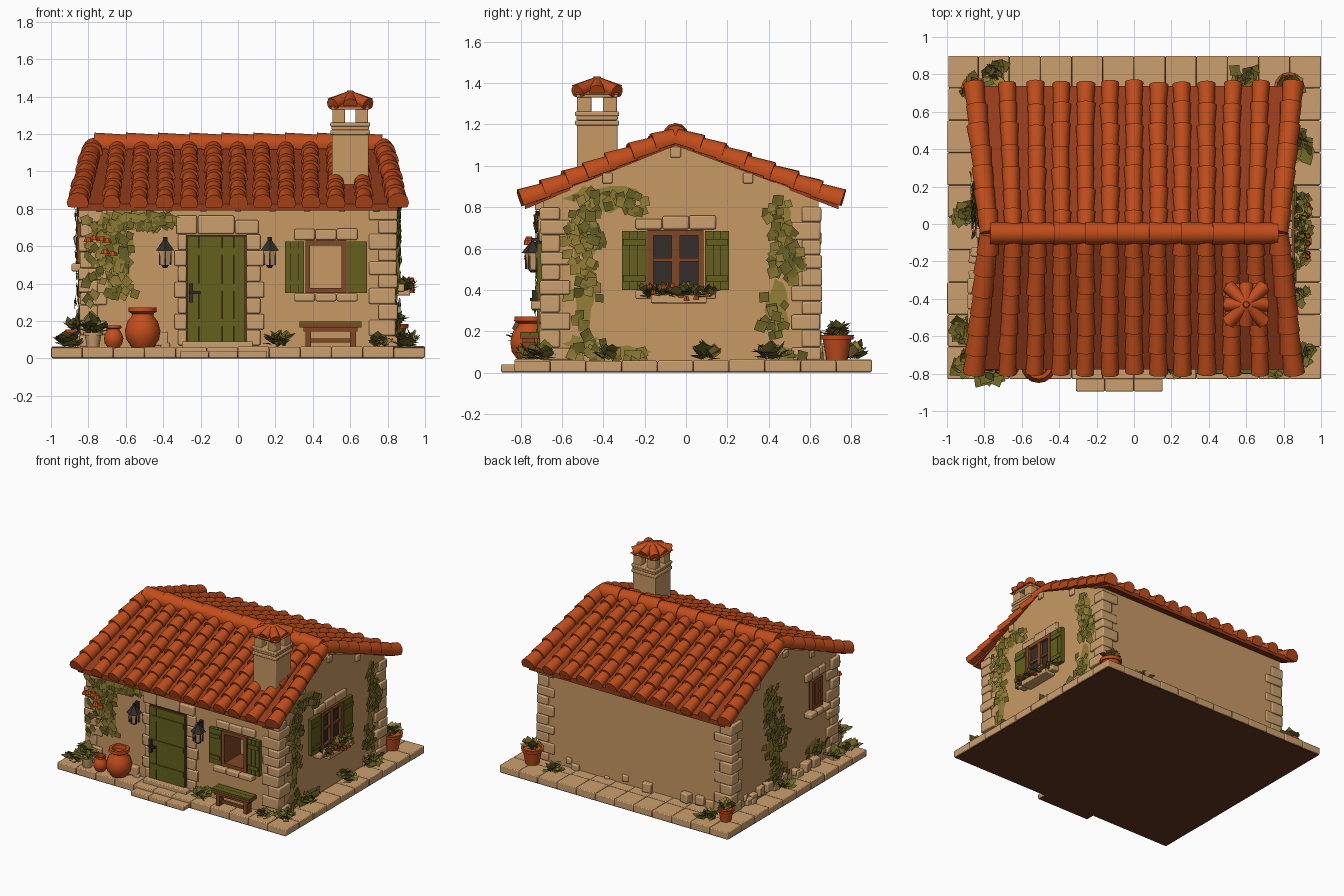
import bpy, bmesh, math, random
from mathutils import Matrix, Vector, Euler

random.seed(4)
R = random.uniform
if "Cube" in bpy.data.objects:
    bpy.data.objects.remove(bpy.data.objects["Cube"])

def material(name, rgb):
    m = bpy.data.materials.new(name)
    m.use_nodes = True
    m.diffuse_color = (*rgb, 1)
    m.node_tree.nodes["Principled BSDF"].inputs["Base Color"].default_value = (*rgb, 1)
    return m

TERRACOTTA = material("terracotta", (.54, .075, .011))
CLAY = material("dark_terracotta", (.3, .045, .01))
PLASTER = material("plaster", (.58, .32, .13))
STONE = material("stone", (.6, .35, .155))
PAINT = material("green_paint", (.125, .115, .012))
LEAF = material("leaf_green", (.15, .13, .02))
IVY = material("olive_ivy", (.3, .215, .04))
WOOD = material("brown_wood", (.22, .065, .018))
IRON = material("dark_iron", (.033, .027, .023))
SHADE = material("dark_earth", (.12, .036, .012))
made = []

def finish(name, bm, *mats, M=Matrix(), bevel=0):
    bmesh.ops.transform(bm, matrix=M, verts=bm.verts[:])
    mesh = bpy.data.meshes.new(name)
    bm.to_mesh(mesh)
    bm.free()
    for m in mats:
        mesh.materials.append(m)
    ob = bpy.data.objects.new(name, mesh)
    bpy.context.collection.objects.link(ob)
    if bevel:
        b = ob.modifiers.new("soft_edges", 'BEVEL')
        b.width, b.segments = bevel, 2
    made.append(ob)
    return ob

def paint(verts, mat):
    for f in {f for v in verts for f in v.link_faces}:
        f.material_index = mat

def box(bm, x, y, z, mat=0, rot=(0, 0, 0)):
    """Box from three (low, high) ranges."""
    c = [(a + b) / 2 for a, b in (x, y, z)]
    s = [b - a for a, b in (x, y, z)]
    v = bmesh.ops.create_cube(bm, size=1, matrix=Matrix.LocRotScale(Vector(c), Euler(rot), Vector(s)))["verts"]
    paint(v, mat)

def cone(bm, c, r1, r2, h, n=12, mat=0, turn=0):
    v = bmesh.ops.create_cone(bm, cap_ends=True, segments=n, radius1=r1, radius2=r2, depth=h,
                              matrix=Matrix.Translation(c) @ Matrix.Rotation(turn, 4, 'Z'))["verts"]
    paint(v, mat)

def hull(bm, pts):
    bmesh.ops.convex_hull(bm, input=[bm.verts.new(p) for p in pts])

def leaf(bm, p, rot, s, mat):
    T = Matrix.LocRotScale(Vector(p), rot, Vector((s, s, s)))
    a, b, c, d = [bm.verts.new(T @ Vector(q)) for q in ((0, 0, 0), (.45, .5, .08), (0, 1, 0), (-.45, .5, .08))]
    for tri in ((a, b, c), (a, c, d)):
        bm.faces.new(tri).material_index = mat

def facing(x, y, deg):
    return Matrix.Translation((x, y, 0)) @ Matrix.Rotation(math.radians(deg), 4, 'Z')

# Wall frames: local x runs along the wall, local -y points outward
FRONT, RIGHT, LEFT, BACK = facing(0, -.69, 0), facing(.83, 0, 90), facing(-.83, 0, -90), facing(0, .64, 180)

# Paved base with dark joints, and the door step
bm = bmesh.new()
box(bm, (-.99, .99), (-.822, .892), (0, .05))
box(bm, (-.305, .145), (-.89, -.81), (0, .03))
finish("base_core", bm, SHADE)
bm = bmesh.new()
nx, ny = 12, 10
for i in range(nx):
    for j in range(ny):
        if i in (0, nx - 1) or j in (0, 1, ny - 2, ny - 1):
            x, y, e = -1 + i * 2 / nx, -.83 + j * 1.73 / ny, R(0, .008)
            box(bm, (x + .001 + (e if i == 0 else 0), x + 2 / nx - .001), (y + .001, y + 1.73 / ny - .001), (.003, .056 + R(0, .009)))
for k in range(3):
    box(bm, (-.31 + k * .155, -.157 + k * .155), (-.895, -.8), (.002, .04))
box(bm, (-.3, .08), (-.76, -.68), (.05, .09))
finish("paving_stones", bm, STONE, bevel=.006)

# House body with gables and a window recess
bm = bmesh.new()
hull(bm, [(x, y, z) for x in (-.83, .83) for y, z in ((-.69, .05), (.64, .05), (.64, .84), (-.69, .84), (-.05, 1.1))])
body = finish("house_walls", bm, PLASTER)
bm = bmesh.new()
box(bm, (.37, .57), (-.8, -.5), (.36, .62))
cutter = finish("window_cutter", bm, PLASTER)
cutter.hide_render = True
cutter.hide_set(True)
made.remove(cutter)
cut = body.modifiers.new("window_hole", 'BOOLEAN')
cut.object, cut.operation, cut.solver = cutter, 'DIFFERENCE', 'EXACT'

# Corner stones
bm = bmesh.new()
for sx in (-1, 1):
    for y0, sy in ((-.69, -1), (.64, 1)):
        z, k = .06, 0
        while z < .76:
            h = R(.06, .09)
            lx, ly = (.13, .08) if k % 2 else (.08, .13)
            xs = sorted((sx * (.84 + R(0, .015)), sx * (.83 - lx)))
            ys = sorted((y0 + sy * R(.008, .02), y0 - sy * ly))
            box(bm, xs, ys, (z + .001, min(z + h, .83) - .001))
            z, k = z + h, k + 1
# Rubble along the wall feet
for M, a, b, n in ((FRONT, -.75, -.35, 4), (BACK, -.7, .7, 9), (LEFT, -.6, .65, 16), (RIGHT, -.55, .55, 2)):
    for i in range(n):
        p, s = M @ Vector((R(a, b), -R(-.015, .02), R(.06, .12))), R(.02, .04)
        box(bm, *[(q - s, q + s * .9) for q in p], rot=(0, 0, R(-.3, .3)))
finish("corner_stones", bm, STONE, bevel=.008)

# Door with stone surround
bm = bmesh.new()
box(bm, (-.275, .045), (-.02, .01), (.08, .66), 1)
for i in range(5):
    box(bm, (-.27 + i * .062, -.21 + i * .062), (-.03, 0), (.085, .655))
for z in (.17, .36, .55):
    box(bm, (-.262, .03), (-.036, 0), (z, z + .04))
box(bm, (-.262, -.24), (-.055, 0), (.3, .4), 2)
box(bm, (-.26, -.2), (-.065, -.05), (.345, .36), 2)
finish("front_door", bm, PAINT, SHADE, IRON, M=FRONT)
bm = bmesh.new()
for i in range(7):
    z, w = .07 + i * .085, (.04, .06)[i % 2]
    box(bm, (-.28 - w, -.275), (-.02, .02), (z, z + .083))
    box(bm, (.045, .06 + w + .02), (-.02, .02), (z, z + .083))
for x0, x1 in ((-.33, -.22), (-.215, -.02), (-.015, .11)):
    box(bm, (x0, x1), (-.025, .02), (.665, .75 + R(-.02, .02)))
finish("door_stones", bm, STONE, M=FRONT, bevel=.008)

def window(name, M, u0, u1, z0, z1, shutter, glazed):
    # Wooden frame, optional panes and bars
    bm = bmesh.new()
    f, d = (.028, .01) if glazed else (.026, .17)
    for a, b in ((u0, u0 + f), (u1 - f, u1)):
        box(bm, (a, b), (-.03, d), (z0, z1))
    for a, b in ((z0, z0 + f), (z1 - f, z1)):
        box(bm, (u0, u1), (-.028, d), (a, b))
    if glazed:
        m = (u0 + u1) / 2
        box(bm, (u0, u1), (-.006, .01), (z0, z1), 1)
        box(bm, (m - .02, m + .02), (-.025, 0), (z0, z1))
        box(bm, (u0, u1), (-.02, 0), ((z0 + z1) / 2 - .009, (z0 + z1) / 2 + .009))
    finish(name + "_frame", bm, WOOD, IRON, M=M)
    # Stone sill and header
    bm = bmesh.new()
    n = 3
    for i in range(n):
        w = (u1 - u0 + .12) / n
        a = u0 - .06 + i * w
        box(bm, (a + .001, a + w - .001), (-.06, .01), (z0 - .045, z0 - .003))
        box(bm, (a + .001, a + w - .001), (-.02, .01), (z1 + .003, z1 + .05 + R(0, .02)))
    finish(name + "_stones", bm, STONE, M=M, bevel=.008)
    # Plank shutters
    if shutter:
        bm = bmesh.new()
        for a in (u0 - shutter - .005, u1 + .005):
            for i in range(3):
                w = shutter / 3
                box(bm, (a + i * w + .001, a + (i + 1) * w - .001), (-.03, 0), (z0, z1 - .005))
            for z in (z0 + .04, z1 - .075):
                box(bm, (a + .006, a + shutter - .006), (-.038, 0), (z, z + .03))
        finish(name + "_shutters", bm, PAINT, M=M)

window("front_window", FRONT, .36, .58, .35, .63, .105, False)
window("right_window", RIGHT, -.185, .085, .4, .69, .12, True)
window("left_window", LEFT, .35, .48, .51, .74, 0, True)

# Wall lanterns
for side, x in (("right", -.39), ("left", .17)):
    bm = bmesh.new()
    box(bm, (x - .012, x + .012), (-.02, .01), (.54, .65))
    box(bm, (x - .006, x + .006), (-.06, 0), (.635, .65))
    cone(bm, (x, -.05, .605), .056, .012, .055, 6)
    cone(bm, (x, -.05, .542), .027, .042, .085, 6, 1)
    cone(bm, (x, -.05, .494), .012, .028, .02, 6)
    for k in range(6):
        a = k * math.pi / 3
        px, py = x + .034 * math.sin(a), -.05 + .034 * math.cos(a)
        box(bm, (px - .004, px + .004), (py - .004, py + .004), (.5, .59))
    finish(side + "_lantern", bm, IRON, STONE, M=FRONT)

# Roof deck: splayed toward the eaves
RIDGE_Y, DROP = -.05, .31
RUN = {-1: .74, 1: .8}
def roof_point(side, t, u):
    return Vector((u * .775 + .08 * t * u ** 5, RIDGE_Y + side * RUN[side] * t, 1.13 - DROP * t))

bm = bmesh.new()
for side in (-1, 1):
    hull(bm, [roof_point(side, t, u) - Vector((0, 0, h)) for t in (0, .985) for u in (-1, 1) for h in (0, .035)])
finish("roof_deck", bm, CLAY)

def tile(bm, low, high, normal, r1, r2):
    """Barrel tile from its wide low end to its narrow high end."""
    z = (high - low).normalized()
    x = normal.cross(z).normalized()
    v = bmesh.ops.create_cone(bm, cap_ends=True, segments=12, radius1=r1, radius2=r2, depth=(high - low).length)["verts"]
    M = Matrix((x, z.cross(x), z)).transposed().to_4x4()
    M.translation = (low + high) / 2
    for w in v:
        w.co.y = max(w.co.y, -.025)
    bmesh.ops.transform(bm, matrix=M, verts=v)

for side, name in ((-1, "front"), (1, "back")):
    bm = bmesh.new()
    cols, rows = 13, 7
    up = Vector((0, side * DROP, RUN[side])).normalized()
    for c in range(cols):
        u = -1 + 2 * c / (cols - 1)
        edge = c in (0, cols - 1)
        r = .056 if edge else .047
        for k in range(rows):
            low = roof_point(side, (k + 1) / rows + R(-.012, .012), u) + up * .012
            high = roof_point(side, max(0, k / rows - .03), u) + up * .002
            low.x += R(-.005, .005)
            tile(bm, low, high, up, r + R(0, .004), r * .86)
    finish(name + "_roof_tiles", bm, TERRACOTTA)
bm = bmesh.new()
for k in range(9):
    x = .77 - k * .17
    tile(bm, Vector((x - .18, RIDGE_Y, 1.145)), Vector((x, RIDGE_Y, 1.14)), Vector((0, 0, 1)), .062, .056)
finish("ridge_tiles", bm, TERRACOTTA)

# Rafter ends under the front eave and gables
bm = bmesh.new()
for i in range(9):
    x = -.74 + i * .185
    box(bm, (x - .018, x + .018), (-.73, -.66), (.785, .825))
for sx in (-1, 1):
    for y, z in ((-.38, .915), (-.05, 1.04), (.3, .915)):
        box(bm, sorted((sx * .8, sx * .845)), (y - .025, y + .025), (z, z + .05))
finish("rafter_ends", bm, STONE, bevel=.006)

# Chimney with open top and tiled cap
cx, cy = .6, -.43
bm = bmesh.new()
def square(r, z0, z1):
    box(bm, (cx - r, cx + r), (cy - r, cy + r), (z0, z1))
square(.098, .88, 1.2)
square(.106, 1.195, 1.22)
square(.1, 1.22, 1.245)
square(.107, 1.24, 1.262)
for sx in (-1, 1):
    for sy in (-1, 1):
        px, py = cx + sx * .062, cy + sy * .062
        box(bm, (px - .034, px + .034), (py - .034, py + .034), (1.25, 1.345))
square(.1, 1.33, 1.352)
finish("chimney", bm, PLASTER, bevel=.006)
bm = bmesh.new()
cone(bm, (cx, cy, 1.375), .16, .02, .06, 4, turn=math.pi / 4)
top = Vector((cx, cy, 1.405))
for k in range(8):
    d = Vector((math.cos(k * math.pi / 4), math.sin(k * math.pi / 4), 0))
    tile(bm, top + d * (.135 if k % 2 else .105) - Vector((0, 0, .05)), top, Vector((0, 0, 1)), .038, .026)
cone(bm, (cx, cy, 1.415), .038, .015, .035, 8)
finish("chimney_cap", bm, TERRACOTTA)

# Plants: leafy tufts on the ground and in pots
def tuft(bm, x, y, z, r, n=32):
    for _ in range(n):
        rot = Euler((R(.1, 1.2), 0, R(0, 6.28)))
        leaf(bm, (x + R(-.4, .4) * r, y + R(-.4, .4) * r, z + R(0, .4) * r), rot, r * R(.6, 1), random.choice((0, 0, 0, 1)))

def lathe(bm, x, y, z, profile):
    vs = [bm.verts.new((x + r, y, z + h)) for r, h in profile]
    es = [bm.edges.new(p) for p in zip(vs, vs[1:])]
    bmesh.ops.spin(bm, geom=vs + es, cent=(x, y, z), axis=(0, 0, 1), angle=math.tau, steps=16, use_merge=True)
    bmesh.ops.remove_doubles(bm, verts=bm.verts[:], dist=.0004)
    bmesh.ops.recalc_face_normals(bm, faces=bm.faces[:])

JAR = [(.001, 0), (.6, 0), (.92, .45), (1, .95), (.85, 1.5), (.62, 1.75), (.6, 1.9), (.8, 2.02), (.78, 2.25), (.55, 2.25), (.5, 1.95), (.001, 1.95)]
BUCKET = [(.001, 0), (.65, 0), (.88, 1.3), (1.02, 1.3), (1.05, 1.6), (.85, 1.6), (.8, 1.45), (.001, 1.45)]
pots = (("large_jar", -.51, -.755, .095, JAR, TERRACOTTA, 0), ("small_jar", -.665, -.765, .052, JAR, TERRACOTTA, 0),
        ("stone_planter", -.775, -.77, .05, BUCKET, STONE, .1), ("back_left_pot", .83, .73, .078, BUCKET, TERRACOTTA, .085),
        ("back_right_pot", -.86, .73, .06, BUCKET, TERRACOTTA, .08))
green = bmesh.new()
for name, x, y, r, shape, mat, plant in pots:
    bm = bmesh.new()
    lathe(bm, x, y, .058, [(a * r, b * r) for a, b in shape])
    finish(name, bm, mat)
    if plant:
        tuft(green, x, y, .058 + r * 1.4, plant)
for x, y in ((-.91, -.57), (-.9, -.74), (.22, -.75), (.88, -.38), (.9, -.7), (.76, -.76), (.89, .1), (-.9, .05), (-.76, .8), (.6, .77), (.88, .42)):
    tuft(green, x, y, .06, R(.075, .095))
finish("ground_plants", green, LEAF, IVY)

# Climbing ivy: flat growth on a wall with leaves scattered over it
def ivy(name, M, patches):
    bm = bmesh.new()
    for u, z, ru, rz, n in patches:
        rim = []
        for k in range(18):
            a, q = k * math.tau / 18, R(.65, 1.05)
            rim.append(bm.verts.new((u + ru * q * math.cos(a), -.006, z + rz * q * math.sin(a))))
        bm.faces.new(rim)
        for _ in range(n):
            a, q = R(0, 6.28), math.sqrt(R(0, 1))
            rot = Euler((math.pi / 2 + R(-.35, .05), R(2, 4.3), R(-.2, .2)))
            leaf(bm, (u + ru * q * math.cos(a), -R(.012, .04), z + rz * q * math.sin(a)), rot, R(.05, .08), random.choice((0, 1)))
    finish(name, bm, IVY, LEAF, M=M)

ivy("front_ivy", FRONT, ((-.58, .76, .25, .035, 80), (-.68, .61, .12, .13, 70), (-.63, .42, .07, .11, 24), (-.79, .5, .04, .2, 12)))
ivy("right_ivy", RIGHT, ((-.4, .84, .2, .07, 32), (-.5, .66, .08, .14, 40), (-.49, .38, .06, .18, 22), (-.5, .14, .1, .05, 14),
                         (-.3, .1, .14, .03, 18), (.46, .74, .06, .12, 26), (.5, .56, .1, .1, 34), (.44, .3, .06, .16, 16), (.45, .1, .1, .03, 12)))
ivy("left_ivy", LEFT, ((-.15, .75, .1, .18, 50), (-.08, .45, .13, .2, 60), (-.05, .18, .13, .1, 30), (.4, .2, .12, .06, 14)))

# Flower box under the right window, and blossoms
bm = bmesh.new()
box(bm, (-.17, .1), (-.09, 0), (.335, .375))
finish("flower_box", bm, STONE, M=RIGHT, bevel=.005)
bm = bmesh.new()
for i in range(8):
    x = -.185 + i * .04
    tuft(bm, x, -.055, .355, .075, 18)
    cone(bm, (x + R(-.015, .015), -.1, .37 + R(-.015, .055)), .016, .008, .02, 6, 2)
finish("box_flowers", bm, LEAF, IVY, TERRACOTTA, M=RIGHT)
bm = bmesh.new()
for x, z in ((-.8, .635), (-.77, .645), (-.73, .64), (-.7, .63), (-.71, .57), (-.67, .56)):
    cone(bm, (x, -.07, z), .028, .015, .024, 7)
finish("ivy_blossoms", bm, TERRACOTTA, M=FRONT)

# Bench by the front window
bm = bmesh.new()
for y in (-.8, -.755):
    box(bm, (.33, .66), (y, y + .043), (.18, .197), 1)
box(bm, (.33, .66), (-.803, -.71), (.165, .183))
box(bm, (.35, .64), (-.79, -.73), (.145, .17))
for x in (.36, .6):
    box(bm, (x, x + .03), (-.79, -.73), (.055, .16))
box(bm, (.37, .62), (-.77, -.75), (.085, .105))
finish("bench", bm, WOOD, PAINT)

# Smooth the round parts, keeping edges sharp
bpy.ops.object.select_all(action='DESELECT')
for ob in made:
    ob.select_set(True)
bpy.context.view_layer.objects.active = body
bpy.ops.object.shade_smooth_by_angle(angle=math.radians(40))
